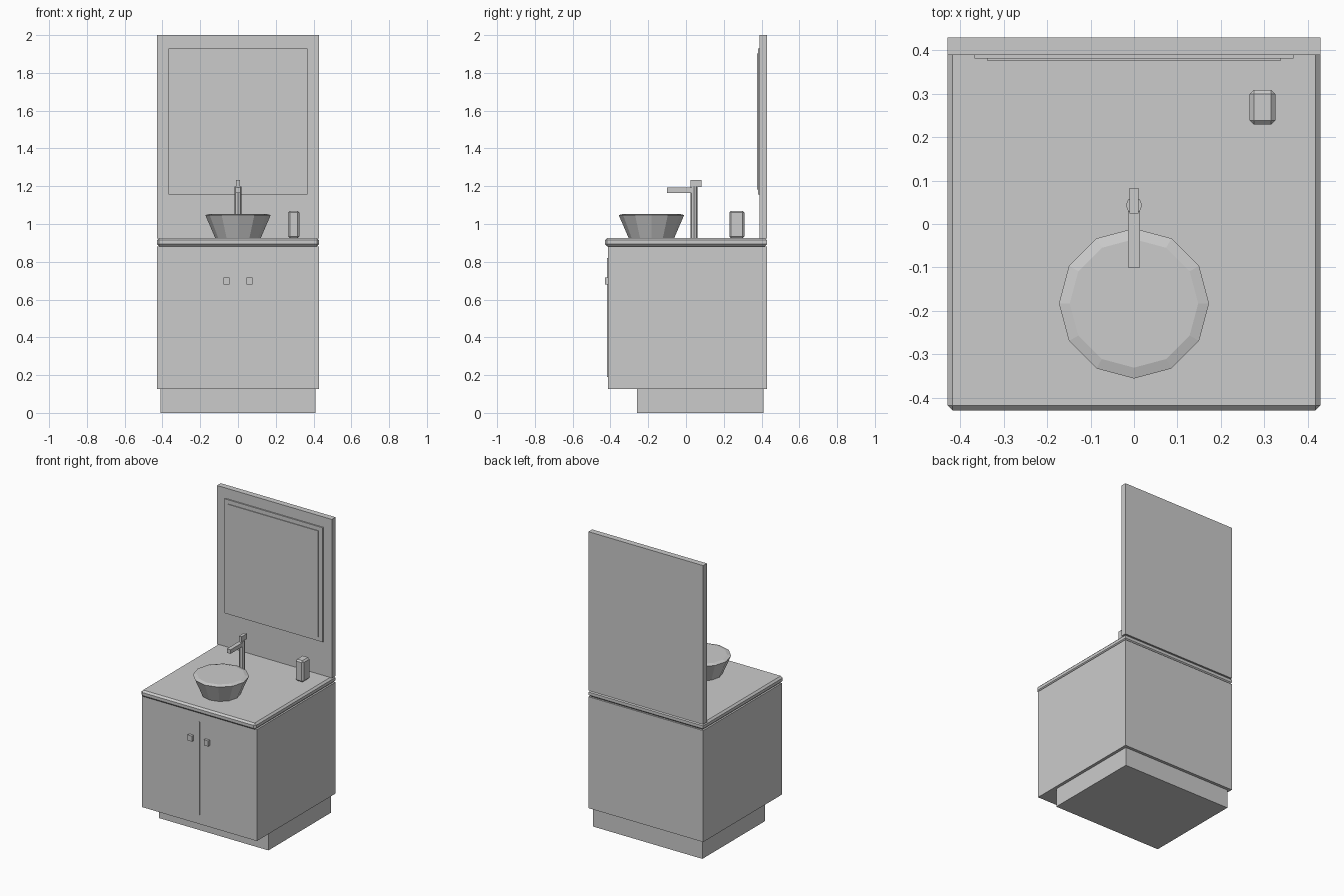
import bpy, bmesh, math

if "Cube" in bpy.data.objects:
    bpy.data.objects.remove(bpy.data.objects["Cube"])


def add_object(name, bm):
    bmesh.ops.recalc_face_normals(bm, faces=bm.faces)
    mesh = bpy.data.meshes.new(name)
    bm.to_mesh(mesh)
    bm.free()
    obj = bpy.data.objects.new(name, mesh)
    bpy.context.collection.objects.link(obj)
    return obj


def box(name, x, y, z, bevel=0.0, keep_back=False):
    """Box from (min, max) ranges, with optional chamfered edges."""
    bm = bmesh.new()
    bmesh.ops.create_cube(bm, size=1)
    for v in bm.verts:
        for i, (lo, hi) in enumerate((x, y, z)):
            v.co[i] = hi if v.co[i] > 0 else lo
    if bevel:
        edges = [e for e in bm.edges
                 if not (keep_back and all(v.co.y == y[1] for v in e.verts))]
        if keep_back:
            edges = [e for e in edges if abs(e.verts[0].co.z - e.verts[1].co.z) < 1e-6
                     or e.verts[0].co.y < y[1]]
        bmesh.ops.bevel(bm, geom=edges, offset=bevel, segments=1,
                        affect='EDGES', profile=0.5)
    return add_object(name, bm)


def lathe(name, centre, profile, sides):
    """Capped rings from (radius, z) pairs, flat-faced."""
    bm = bmesh.new()
    rings = []
    for r, z in profile:
        rings.append([bm.verts.new((centre[0] + r * math.cos(a), centre[1] + r * math.sin(a), z))
                      for a in (2 * math.pi * i / sides for i in range(sides))])
    for low, high in zip(rings, rings[1:]):
        for i in range(sides):
            j = (i + 1) % sides
            bm.faces.new((low[i], low[j], high[j], high[i]))
    bm.faces.new(rings[0])
    bm.faces.new(rings[-1])
    return add_object(name, bm)


# Cabinet and recessed plinth
box("plinth", (-0.41, 0.41), (-0.26, 0.41), (0, 0.13))
box("cabinet", (-0.43, 0.43), (-0.412, 0.43), (0.127, 0.882))
box("door_divider", (-0.004, 0.004), (-0.418, -0.40), (0.19, 0.82))
for side, label in ((-1, "left"), (1, "right")):
    cx = side * 0.061
    box(label + "_door_knob", (cx - 0.016, cx + 0.016), (-0.43, -0.40), (0.68, 0.718))

# Chamfered worktop, square at the back
box("countertop", (-0.43, 0.43), (-0.43, 0.43), (0.882, 0.926), 0.012, keep_back=True)

# Back panel with stepped mirror
box("back_panel", (-0.43, 0.43), (0.39, 0.43), (0.924, 2.0))
box("mirror_frame", (-0.368, 0.368), (0.381, 0.395), (1.155, 1.93))
box("mirror_glass", (-0.338, 0.338), (0.376, 0.39), (1.183, 1.902))

# Basin
lathe("basin", (0, -0.183), [(0.12, 0.924), (0.173, 1.047), (0.148, 1.054)], 12)

# Tap
lathe("tap_column", (0, 0.043), [(0.019, 0.924), (0.019, 1.198)], 8)
box("tap_spout", (-0.014, 0.014), (-0.10, 0.043), (1.165, 1.192))
box("tap_handle", (-0.01, 0.01), (0.024, 0.083), (1.195, 1.232))

# Soap bottle
box("soap_bottle", (0.266, 0.326), (0.229, 0.309), (0.925, 1.07), 0.01)
